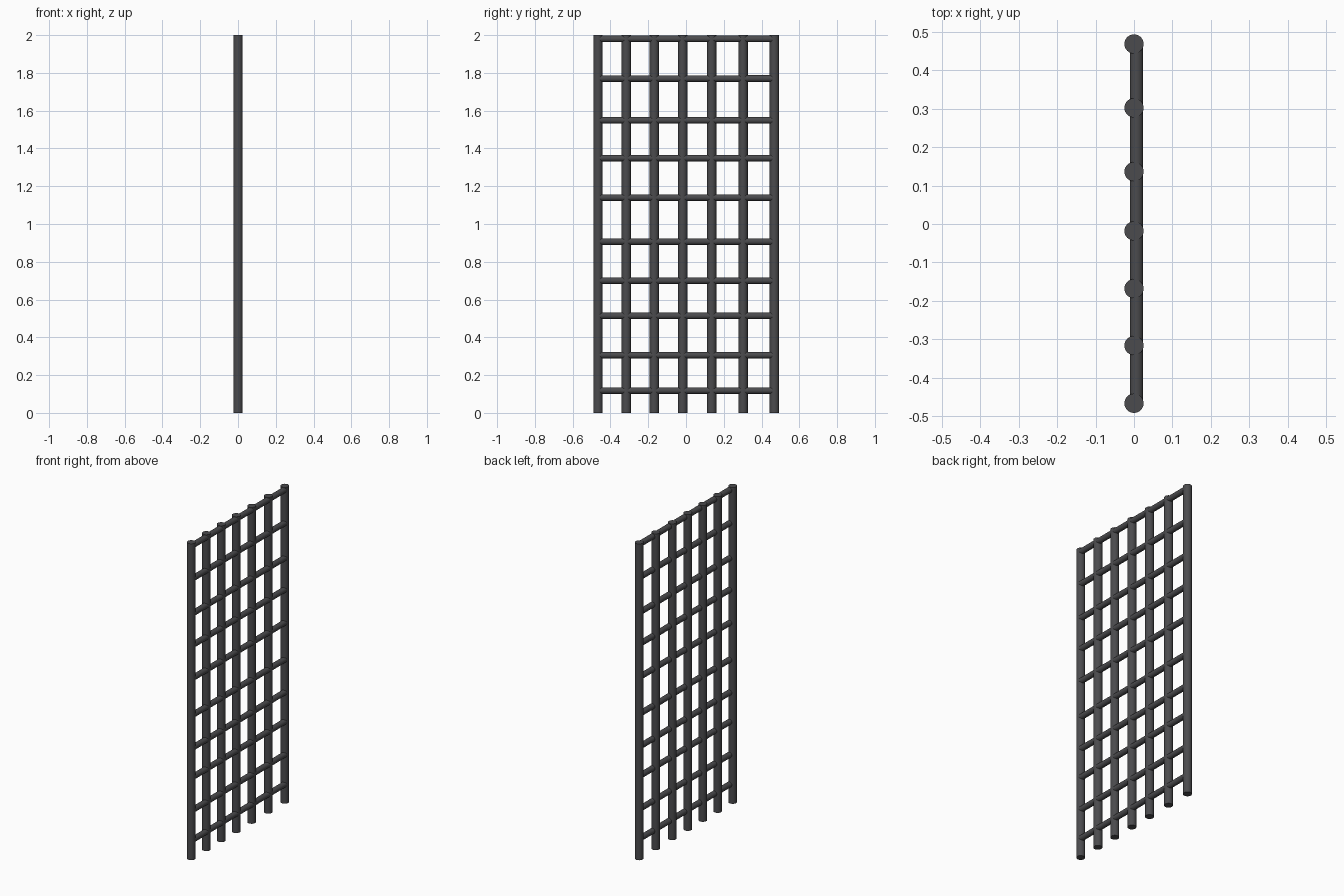
import bpy, math

if "Cube" in bpy.data.objects:
    bpy.data.objects.remove(bpy.data.objects["Cube"])

# dark iron material
iron = bpy.data.materials.new("dark iron")
iron.diffuse_color = (0.07, 0.07, 0.075, 1)
iron.use_nodes = True
iron.node_tree.nodes["Principled BSDF"].inputs["Base Color"].default_value = iron.diffuse_color


def rod(name, radius, length, location, rotation=(0, 0, 0)):
    bpy.ops.mesh.primitive_cylinder_add(vertices=32, radius=radius, depth=length,
                                        location=location, rotation=rotation)
    ob = bpy.context.object
    ob.name = name
    ob.data.materials.append(iron)
    bpy.ops.object.shade_smooth_by_angle(angle=math.radians(35))
    return ob


# upright bars, slightly uneven spacing
for i, y in enumerate((-0.466, -0.316, -0.168, -0.018, 0.136, 0.302, 0.468)):
    rod(f"upright_bar_{i + 1}", 0.025, 2.0, (0, y, 1.0))

# horizontal cross bars, set slightly toward +x
for i, z in enumerate((0.118, 0.306, 0.514, 0.70, 0.907,
                       1.14, 1.349, 1.549, 1.77, 1.98)):
    rod(f"cross_bar_{i + 1}", 0.0175, 0.925, (0.0065, -0.003, z), (math.pi / 2, 0, 0))
